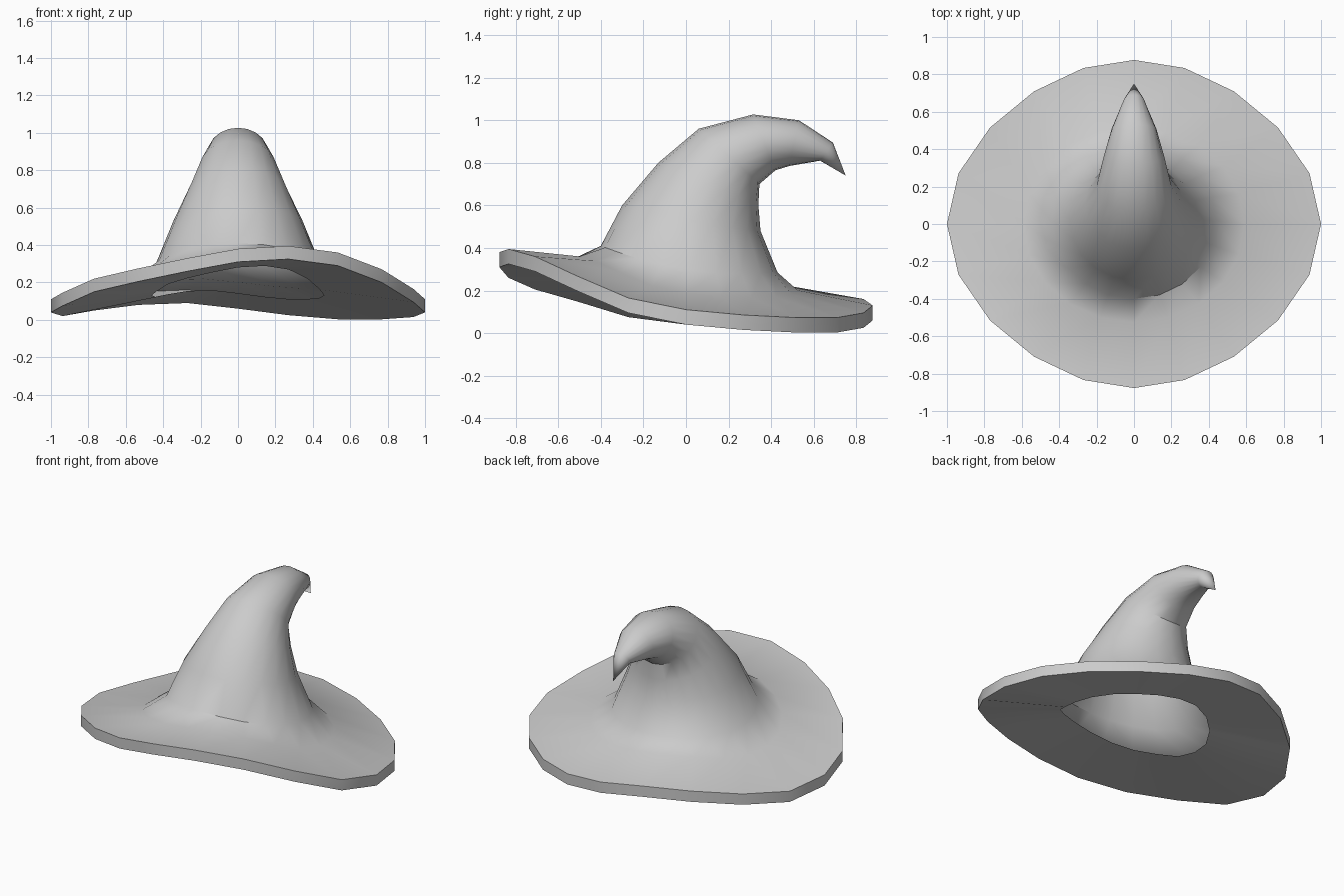
import bpy, bmesh, math

if "Cube" in bpy.data.objects:
    bpy.data.objects.remove(bpy.data.objects["Cube"])

N = 20
ang = [2 * math.pi * k / N for k in range(N)]

# wavy underside height of the brim edge, counter-clockwise from +x
edge_z = [.04, .015, .003, .003, .025, .06, .09, .08, .05, .02,
          .04, .075, .15, .205, .26, .31, .325, .29, .20, .095]
THICK = 0.07

# crown rings: front y, front z, back y, back z, half width, sag at the sides
crown = [(-.40, .41, .43, .285, .44, .05),
         (-.30, .60, .35, .48, .345, .01),
         (-.13, .80, .34, .60, .262, 0),
         (.06, .96, .345, .70, .20, 0),
         (.315, 1.027, .42, .765, .16, 0),
         (.53, 1.0, .485, .785, .12, 0),
         (.69, .895, .63, .81, .055, 0)]
tip = (0, .75, .74)

bm = bmesh.new()


def add_ring(points):
    return [bm.verts.new(p) for p in points]


def bridge(a, b):
    for i in range(N):
        j = (i + 1) % N
        bm.faces.new((a[i], a[j], b[j], b[i]))


def edge_ring(dz):
    pts = []
    for a, z in zip(ang, edge_z):
        c = math.cos(a)
        pts.append((c * (1 - .14 * (1 - c * c)), .877 * math.sin(a), z + dz))
    return add_ring(pts)


def crown_ring(fy, fz, by, bz, w, sag):
    return add_ring([(w * math.cos(a),
                      (fy + by) / 2 + (by - fy) / 2 * math.sin(a),
                      (fz + bz) / 2 + (bz - fz) / 2 * math.sin(a) - sag * math.cos(a) ** 2)
                     for a in ang])


# brim: head opening, underside, rim, top
opening = add_ring([(.46 * math.cos(a), .01 + .41 * math.sin(a), .55 * z + .11)
                    for a, z in zip(ang, edge_z)])
foot = add_ring([(.59 * math.cos(a), .525 * math.sin(a), .6 * z + .165)
                 for a, z in zip(ang, edge_z)])
rings = [opening, edge_ring(0), edge_ring(THICK), foot]

# crown: hollow sheet that curls over to the back
rings += [crown_ring(*r) for r in crown]
for a, b in zip(rings, rings[1:]):
    bridge(a, b)
top = bm.verts.new(tip)
for i in range(N):
    bm.faces.new((rings[-1][i], rings[-1][(i + 1) % N], top))

mesh = bpy.data.meshes.new("pointed_hat")
bm.to_mesh(mesh)
bm.free()
hat = bpy.data.objects.new("pointed_hat", mesh)
bpy.context.collection.objects.link(hat)
bpy.context.view_layer.objects.active = hat
hat.select_set(True)
bpy.ops.object.shade_smooth_by_angle(angle=math.radians(40))
